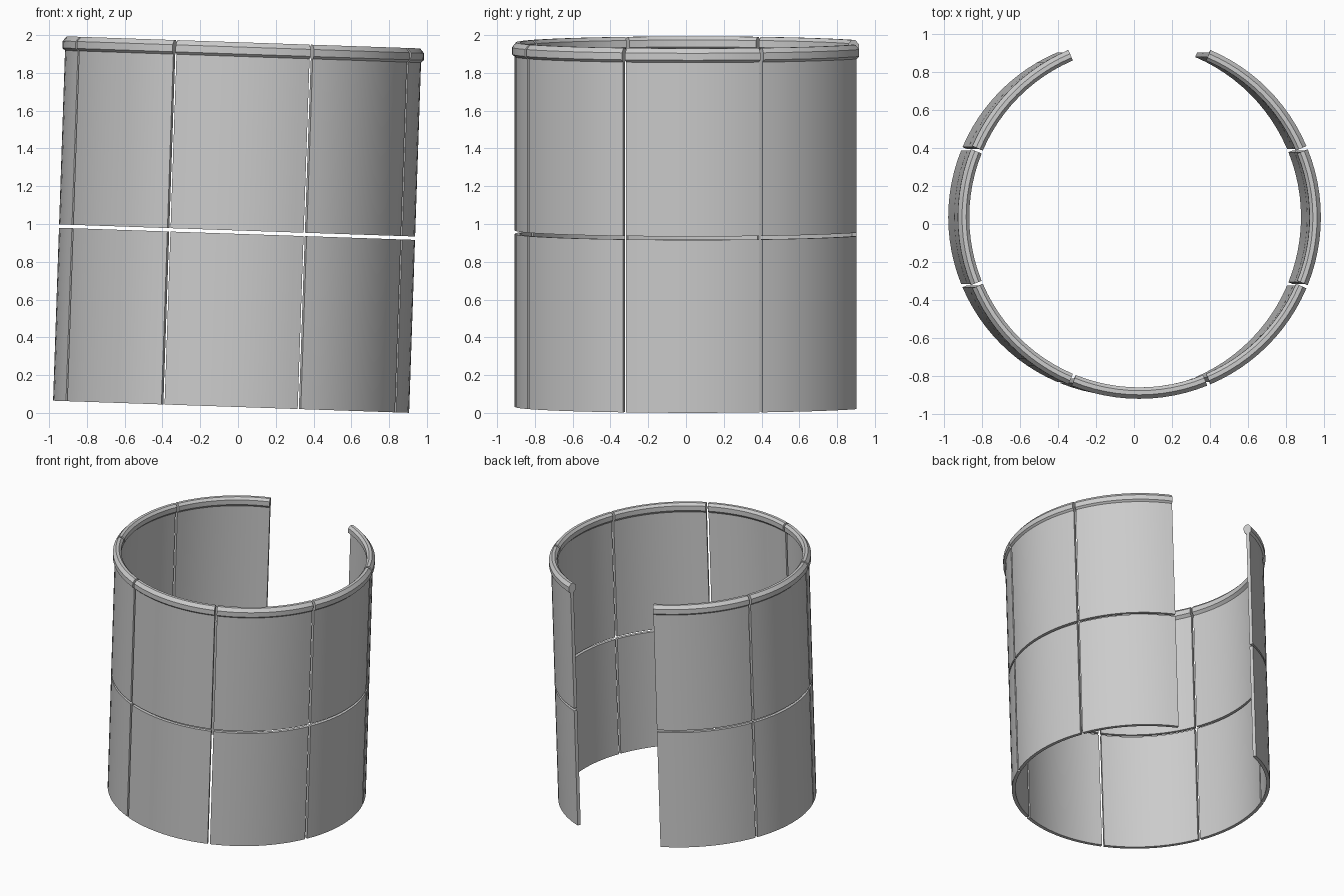
import bpy, bmesh
from math import radians, sin, cos, pi
from mathutils import Matrix

if "Cube" in bpy.data.objects:
    bpy.data.objects.remove(bpy.data.objects["Cube"])

R_OUT, R_IN = 0.943, 0.917      # wall radii
GAP, JOINT = 0.018, 0.925       # seam width, height of the horizontal joint
STEPS = 12
place = Matrix.Translation((-0.0365, 0.036, 0.0325)) @ Matrix.Rotation(radians(1.95), 4, 'Y')

# cross-sections as (radius, height)
lower = [(R_OUT, 0), (R_OUT, JOINT - GAP / 2), (R_IN, JOINT - GAP / 2), (R_IN, 0)]
upper = [(R_OUT, JOINT + GAP / 2), (R_OUT, 1.855), (0.957, 1.868), (0.957, 1.905),
         (0.936, 1.93), (0.914, 1.93), (0.897, 1.912), (0.897, 1.875),
         (R_IN, 1.855), (R_IN, JOINT + GAP / 2)]


def panel(name, profile, centre):
    """Sweep a profile through one eighth of a turn, less the seam gap."""
    bm = bmesh.new()
    half = pi / 8 - GAP / 2 / R_OUT
    rings = []
    for i in range(STEPS + 1):
        a = centre - half + 2 * half * i / STEPS
        rings.append([bm.verts.new((r * cos(a), r * sin(a), z)) for r, z in profile])
    n = len(profile)
    for a, b in zip(rings, rings[1:]):
        for j in range(n):
            k = (j + 1) % n
            bm.faces.new((a[j], b[j], b[k], a[k]))
    bm.faces.new(rings[0])
    bm.faces.new(rings[-1][::-1])
    bmesh.ops.recalc_face_normals(bm, faces=bm.faces)
    mesh = bpy.data.meshes.new(name)
    bm.to_mesh(mesh)
    bm.free()
    ob = bpy.data.objects.new(name, mesh)
    bpy.context.collection.objects.link(ob)
    ob.matrix_world = place
    ob.select_set(True)
    bpy.context.view_layer.objects.active = ob


# seven of eight columns; the back column is left open
for i in range(1, 8):
    angle = pi / 2 + i * pi / 4
    panel(f"lower_panel_{i}", lower, angle)
    panel(f"upper_rim_panel_{i}", upper, angle)

bpy.ops.object.shade_smooth_by_angle(angle=radians(20))
